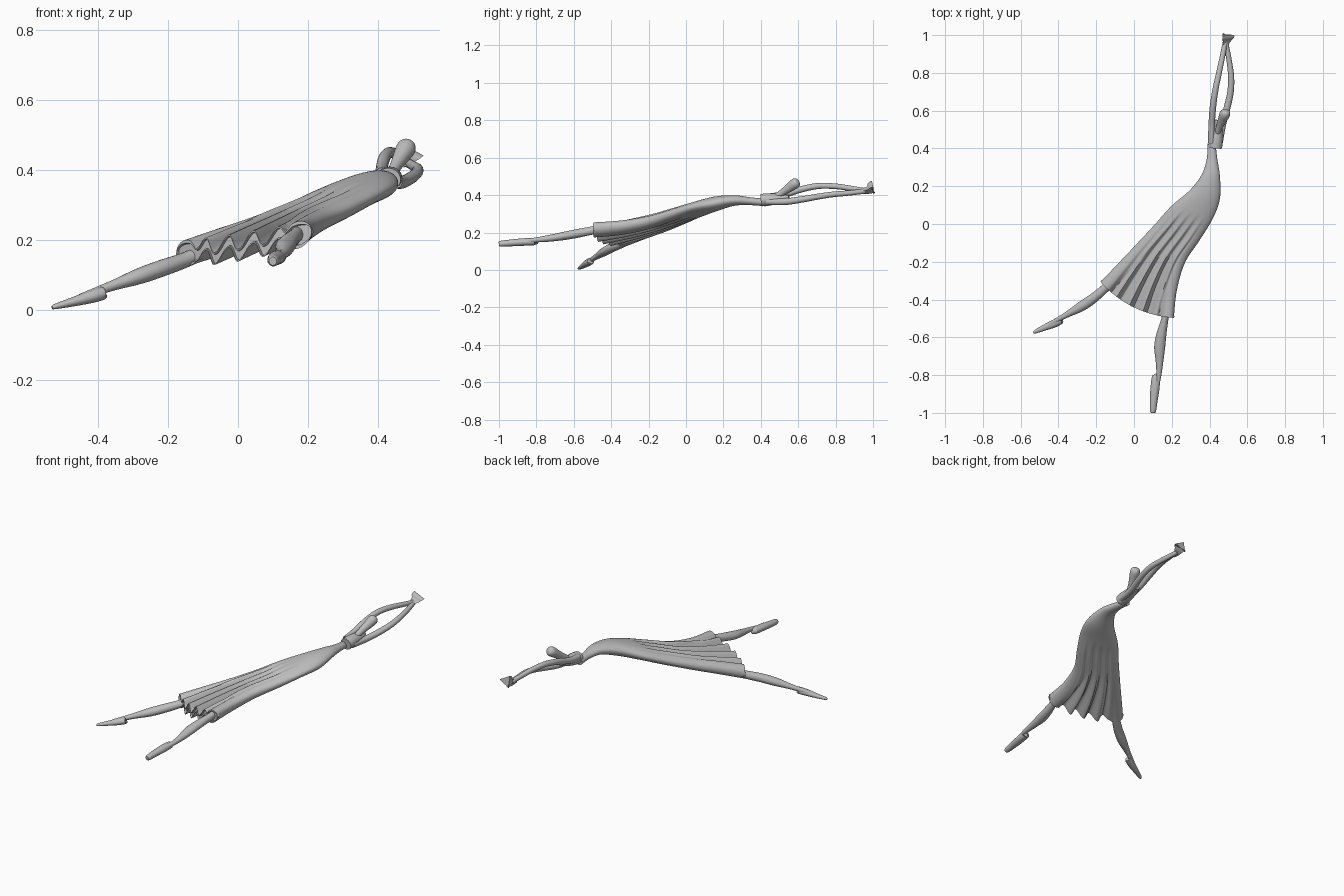
import bpy, bmesh, math
from mathutils import Vector

cube = bpy.data.objects.get("Cube")
if cube:
    bpy.data.objects.remove(cube, do_unlink=True)

grey = bpy.data.materials.new("stone grey")
grey.use_nodes = True
colour = (0.51, 0.51, 0.51, 1)
grey.diffuse_color = colour
bsdf = grey.node_tree.nodes["Principled BSDF"]
bsdf.inputs["Base Color"].default_value = colour
bsdf.inputs["Roughness"].default_value = 0.6


def spline(rows, sub):
    """Catmull-Rom through rows of equal length."""
    out = []
    for i in range(len(rows) - 1):
        p0, p1, p2, p3 = (rows[max(i - 1, 0)], rows[i], rows[i + 1],
                          rows[min(i + 2, len(rows) - 1)])
        for k in range(sub):
            t = k / sub
            out.append([0.5 * (2 * b + (c - a) * t + (2 * a - 5 * b + 4 * c - d) * t * t
                               + (3 * b - a - 3 * c + d) * t ** 3)
                        for a, b, c, d in zip(p0, p1, p2, p3)])
    out.append(list(rows[-1]))
    return out


def smoothstep(a, b, x):
    t = min(max((x - a) / (b - a), 0), 1)
    return t * t * (3 - 2 * t)


def finish(bm, name, angle=50):
    bmesh.ops.recalc_face_normals(bm, faces=bm.faces)
    mesh = bpy.data.meshes.new(name)
    bm.to_mesh(mesh)
    bm.free()
    mesh.materials.append(grey)
    ob = bpy.data.objects.new(name, mesh)
    bpy.context.collection.objects.link(ob)
    bpy.ops.object.select_all(action='DESELECT')
    bpy.context.view_layer.objects.active = ob
    ob.select_set(True)
    bpy.ops.object.shade_smooth_by_angle(angle=math.radians(angle))


def bridge(bm, rings):
    for a, b in zip(rings, rings[1:]):
        for i in range(len(a)):
            j = (i + 1) % len(a)
            bm.faces.new((a[i], a[j], b[j], b[i]))


def limb(name, rows, sides=20, sub=6):
    """Tube through (x, y, z, half width, half height)."""
    pts = spline(rows, sub)
    pos = [Vector(p[:3]) for p in pts]
    bm = bmesh.new()
    rings = []
    for i, p in enumerate(pts):
        tan = (pos[min(i + 1, len(pos) - 1)] - pos[max(i - 1, 0)]).normalized()
        side = tan.cross(Vector((0, 0, 1))).normalized()
        up = side.cross(tan)
        w, h = max(p[3], 0.002), max(p[4], 0.002)
        rings.append([bm.verts.new(pos[i] + side * w * math.cos(a) + up * h * math.sin(a))
                      for a in (2 * math.pi * k / sides for k in range(sides))])
    bridge(bm, rings)
    bm.faces.new(rings[0])
    bm.faces.new(rings[-1])
    finish(bm, name)


# Dress: stations of left edge xyz, right edge xyz, half thickness, skirt openness
stations = [
    (-0.177, -0.307, 0.160, 0.211, -0.497, 0.224, 0.039, 1.0),
    (-0.080, -0.205, 0.197, 0.227, -0.350, 0.236, 0.039, 0.8),
    (0.010, -0.110, 0.230, 0.270, -0.205, 0.262, 0.039, 0.55),
    (0.108, -0.005, 0.270, 0.348, -0.085, 0.299, 0.040, 0.25),
    (0.198, 0.095, 0.313, 0.418, 0.030, 0.335, 0.041, 0.0),
    (0.297, 0.180, 0.351, 0.455, 0.135, 0.354, 0.040, 0.0),
    (0.360, 0.265, 0.371, 0.455, 0.250, 0.371, 0.028, 0.0),
    (0.386, 0.350, 0.367, 0.441, 0.345, 0.367, 0.021, 0.0),
    (0.388, 0.425, 0.360, 0.432, 0.425, 0.360, 0.020, 0.0),
]
N = 96
PLEATS = 4
RISE = 0.66


def pleat_wave(s):
    """Lopsided wave: long slope up, short slope down."""
    u = ((s - 0.14) / 0.72 * PLEATS) % 1
    if u < RISE:
        return -math.cos(math.pi * u / RISE)
    return math.cos(math.pi * (u - RISE) / (1 - RISE))


def dress_ring(bm, st, shrink=1.0, push=0.0):
    L, R, r, b = Vector(st[0:3]), Vector(st[3:6]), st[6], max(st[7], 0)
    across = R - L
    width = across.length
    down = Vector((across.y, -across.x, 0)).normalized()
    rows = ([], [])
    for k in range(N + 1):
        s = 0.4 * k / N + 0.6 * (1 - math.cos(math.pi * k / N)) / 2
        round_h = r * 2 * math.sqrt(max(s * (1 - s), 0))
        d = min(s, 1 - s) * width
        tube_h = math.sqrt(max(r * r - (d - r) ** 2, 0)) if d < 2 * r else 0
        if d > r:
            tube_h = max(tube_h, 0.018)
        h = (round_h * (1 - b) + tube_h * b) * shrink
        # Pleats hang between the two legs and fade toward the waist
        window = smoothstep(0.12, 0.24, s) * smoothstep(0.12, 0.24, 1 - s)
        arch = 4 * s * (1 - s)
        lift = b * (0.023 * window * pleat_wave(s) - 0.014 * b * arch)
        base = L + across * s + down * (0.043 * b * b * arch - push)
        for row, sign in zip(rows, (1, -1)):
            row.append(bm.verts.new(base + Vector((0, 0, lift + sign * h))))
    return rows[0] + rows[1][::-1]


bm = bmesh.new()
curve = spline(stations, 8)
rings = [dress_ring(bm, st) for st in curve]
# Shallow recess under the hem
inner = [dress_ring(bm, curve[0], 0.75), dress_ring(bm, curve[0], 0.7, 0.012)]
bridge(bm, inner[::-1] + rings)
for ring in (inner[-1], rings[-1]):
    for k in range(N):
        bm.faces.new((ring[k], ring[k + 1], ring[2 * N - k], ring[2 * N + 1 - k]))
bmesh.ops.remove_doubles(bm, verts=bm.verts, dist=0.0002)
finish(bm, "pleated_dress")

# Legs and pointed feet
limb("right_leg", [
    (-0.085, -0.285, 0.173, 0.024, 0.022), (-0.150, -0.338, 0.143, 0.023, 0.022),
    (-0.215, -0.393, 0.120, 0.026, 0.024), (-0.280, -0.437, 0.097, 0.026, 0.023),
    (-0.345, -0.474, 0.074, 0.017, 0.016), (-0.390, -0.499, 0.058, 0.013, 0.013),
    (-0.450, -0.533, 0.036, 0.010, 0.010)])
limb("right_foot", [
    (-0.387, -0.509, 0.047, 0.018, 0.016), (-0.391, -0.511, 0.046, 0.021, 0.019),
    (-0.425, -0.528, 0.036, 0.021, 0.018), (-0.475, -0.549, 0.022, 0.016, 0.013),
    (-0.520, -0.569, 0.010, 0.010, 0.008), (-0.532, -0.574, 0.006, 0.005, 0.005)])
limb("left_leg", [
    (0.172, -0.440, 0.222, 0.022, 0.023), (0.163, -0.505, 0.210, 0.019, 0.022),
    (0.146, -0.580, 0.195, 0.026, 0.023), (0.136, -0.650, 0.182, 0.029, 0.022),
    (0.135, -0.730, 0.169, 0.020, 0.018), (0.131, -0.805, 0.160, 0.013, 0.013),
    (0.118, -0.880, 0.152, 0.010, 0.012)])
limb("left_foot", [
    (0.117, -0.808, 0.151, 0.018, 0.015), (0.116, -0.813, 0.151, 0.022, 0.019),
    (0.111, -0.870, 0.149, 0.024, 0.020), (0.104, -0.940, 0.144, 0.020, 0.018),
    (0.101, -0.988, 0.140, 0.016, 0.016), (0.100, -1.000, 0.139, 0.011, 0.012)])

# Shoulders
limb("shoulders", [
    (0.430, 0.403, 0.373, 0.036, 0.033), (0.434, 0.445, 0.377, 0.036, 0.033),
    (0.438, 0.500, 0.382, 0.031, 0.025), (0.444, 0.550, 0.388, 0.020, 0.012)])

# Head tilted back on a slender neck
limb("head", [
    (0.438, 0.470, 0.385, 0.015, 0.016), (0.451, 0.510, 0.410, 0.017, 0.018),
    (0.466, 0.548, 0.436, 0.023, 0.023), (0.480, 0.580, 0.460, 0.028, 0.028),
    (0.486, 0.596, 0.471, 0.022, 0.022), (0.488, 0.602, 0.475, 0.007, 0.007)])

# Arms meeting overhead
limb("right_arm", [
    (0.410, 0.430, 0.385, 0.018, 0.022), (0.411, 0.520, 0.402, 0.017, 0.018),
    (0.418, 0.620, 0.432, 0.017, 0.017), (0.431, 0.710, 0.449, 0.016, 0.016),
    (0.450, 0.800, 0.447, 0.015, 0.015), (0.467, 0.880, 0.436, 0.014, 0.014),
    (0.482, 0.960, 0.424, 0.013, 0.013)])
limb("left_arm", [
    (0.452, 0.430, 0.365, 0.018, 0.018), (0.470, 0.530, 0.365, 0.018, 0.018),
    (0.494, 0.620, 0.377, 0.018, 0.017), (0.511, 0.700, 0.391, 0.017, 0.016),
    (0.514, 0.780, 0.403, 0.016, 0.015), (0.503, 0.870, 0.411, 0.014, 0.014),
    (0.486, 0.960, 0.421, 0.013, 0.013)])

# Joined hands opening into a three-cornered fan
limb("hands", [
    (0.482, 0.920, 0.423, 0.016, 0.018), (0.483, 0.955, 0.423, 0.020, 0.020),
    (0.487, 0.978, 0.430, 0.030, 0.027), (0.489, 0.992, 0.440, 0.041, 0.038),
    (0.489, 1.000, 0.442, 0.041, 0.039)], sides=3)
